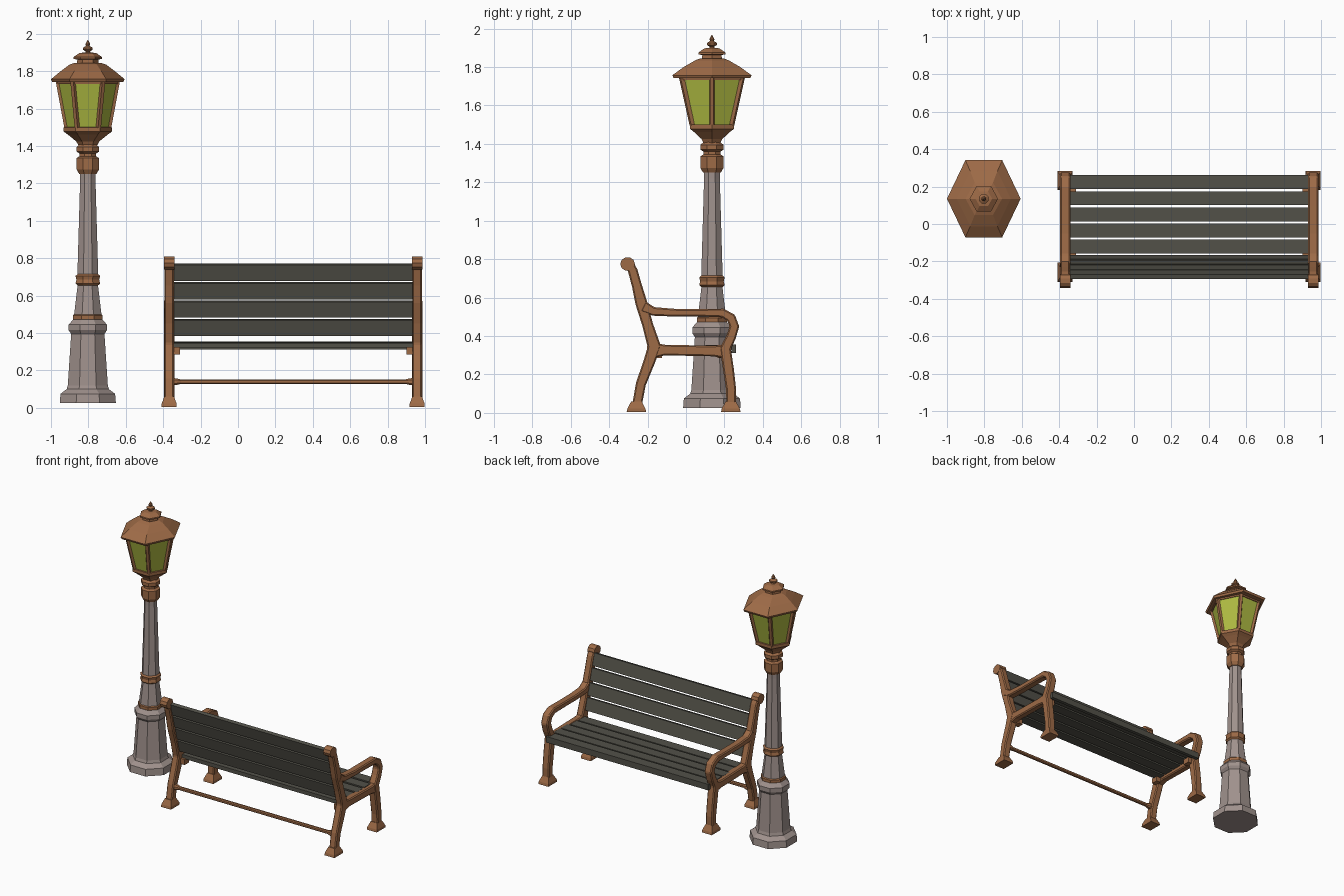
import bpy, bmesh, math
from mathutils import Vector

if "Cube" in bpy.data.objects:
    bpy.data.objects.remove(bpy.data.objects["Cube"])


def material(name, rgb):
    m = bpy.data.materials.new(name)
    m.diffuse_color = (*rgb, 1)
    m.use_nodes = True
    m.node_tree.nodes["Principled BSDF"].inputs["Base Color"].default_value = m.diffuse_color
    return m


BROWN = material("copper brown", (0.34, 0.145, 0.062))
STONE = material("warm grey stone", (0.35, 0.285, 0.265))
SLATE = material("dark slat grey", (0.085, 0.082, 0.066))
GLASS = material("yellow green glass", (0.43, 0.50, 0.055))

LX, LY = -0.803, 0.135      # lamp axis
BX, HALF = 0.295, 0.663     # bench centre and distance to each end frame


def finish(name, bm, mat, bevel=0):
    bmesh.ops.recalc_face_normals(bm, faces=bm.faces)
    me = bpy.data.meshes.new(name)
    bm.to_mesh(me)
    bm.free()
    me.materials.append(mat)
    ob = bpy.data.objects.new(name, me)
    bpy.context.collection.objects.link(ob)
    if bevel:
        mod = ob.modifiers.new("chamfer", 'BEVEL')
        mod.width, mod.segments = bevel, 1
    return ob


def loft(name, rings, mat, bevel=0):
    """Closed skin through rings of equal point count."""
    bm = bmesh.new()
    vs = [[bm.verts.new(p) for p in r] for r in rings]
    n = len(vs[0])
    for a, b in zip(vs, vs[1:]):
        for i in range(n):
            j = (i + 1) % n
            bm.faces.new((a[i], a[j], b[j], b[i]))
    bm.faces.new(vs[0][::-1])
    bm.faces.new(vs[-1])
    return finish(name, bm, mat, bevel)


def hexpoint(i, z, rx, ry):
    a = math.pi / 3 * i
    return Vector((LX + rx * math.cos(a), LY + ry * math.sin(a), z))


def hexa(name, prof, mat):
    """Six-sided lamp part; profile of (z, x radius, y radius)."""
    return loft(name, [[hexpoint(i, *p) for i in range(6)] for p in prof], mat)


def octa(name, prof, mat):
    """Eight-sided lamp part with a flat front; profile of (z, half width)."""
    k = 1 / math.cos(math.pi / 8)
    return loft(name, [[(LX + r * k * math.cos(math.pi / 4 * (i + .5)),
                         LY + r * k * math.sin(math.pi / 4 * (i + .5)), z)
                        for i in range(8)] for z, r in prof], mat)


def box(name, a, b, mat, tilt=None, bevel=0):
    """Box between corners a and b; tilt = angle about its own x axis."""
    a, b = Vector(a), Vector(b)
    c, s = (a + b) / 2, b - a
    bm = bmesh.new()
    bmesh.ops.create_cube(bm, size=1)
    bmesh.ops.scale(bm, vec=s, verts=bm.verts)
    ob = finish(name, bm, mat, bevel)
    ob.location = c
    if tilt:
        ob.rotation_euler.x = tilt
    return ob


def strip(name, x, thick, pts, mat, bevel=0.007):
    """Flat bar in the yz plane following (y, z, width) points."""
    rings = []
    for i, (y, z, w) in enumerate(pts):
        p, q = pts[max(i - 1, 0)], pts[min(i + 1, len(pts) - 1)]
        t = Vector((q[0] - p[0], q[1] - p[1])).normalized()
        ny, nz = -t.y * w / 2, t.x * w / 2
        h = thick / 2
        rings.append([(x - h, y - ny, z - nz), (x + h, y - ny, z - nz),
                      (x + h, y + ny, z + nz), (x - h, y + ny, z + nz)])
    return loft(name, rings, mat, bevel)


# --- Lamp post ---
octa("lamp_pedestal", [(0.025, .15), (.075, .146), (.10, .113), (.12, .107), (.395, .089),
                       (.415, .102), (.445, .102), (.475, .076), (.66, .054)], STONE)
octa("lower_band", [(.468, .075), (.474, .079), (.494, .079), (.50, .073)], BROWN)
octa("middle_band", [(.655, .055), (.665, .066), (.685, .061), (.705, .066), (.715, .055)], BROWN)
octa("lamp_shaft", [(.70, .056), (1.22, .041), (1.26, .041)], STONE)
octa("lamp_collar", [(1.25, .046), (1.275, .06), (1.335, .06), (1.345, .045), (1.36, .045),
                     (1.37, .06), (1.395, .06), (1.41, .042)], BROWN)

# --- Lantern ---
hexa("lantern_cup", [(1.40, .048, .048), (1.425, .062, .062), (1.462, .108, .108),
                     (1.478, .13, .132), (1.50, .13, .132), (1.502, .11, .112)], BROWN)
BOT, TOP = (1.495, .116, .12), (1.748, .163, .185)
hexa("lantern_glass", [BOT, TOP], GLASS)
axis = Vector((LX, LY, 0))
for i in range(6):
    # corner bars follow the sloping edges of the glass
    rings = []
    for p in (BOT, TOP):
        c = hexpoint(i, *p)
        d = (c - axis)
        d.z = 0
        d.normalize()
        s = Vector((-d.y, d.x, 0))
        rings.append([c + d * u + s * v for u, v in
                      ((.009, -.009), (.009, .009), (-.014, .015), (-.014, -.015))])
    loft("lantern_corner_bar", rings, BROWN)
hexa("lantern_top_rail", [(1.732, .166, .188), (1.748, .17, .192)], BROWN)
hexa("lantern_roof", [(1.742, .19, .23), (1.757, .197, .238), (1.80, .145, .17),
                      (1.835, .098, .10), (1.845, .07, .07)], BROWN)
hexa("roof_cap", [(1.84, .058, .06), (1.862, .056, .058), (1.866, .076, .08),
                  (1.876, .076, .08), (1.897, .045, .045), (1.90, .02, .02)], BROWN)
octa("finial", [(1.89, .02), (1.905, .011), (1.915, .026), (1.925, .026),
                (1.935, .010), (1.945, .013), (1.966, .002)], BROWN)

# --- Bench end frames ---
for sx in (-1, 1):
    x = BX + sx * HALF
    side = "left" if sx < 0 else "right"
    strip(side + "_back_post", x, .052,
          [(-.297, .785, .04), (-.277, .74, .05), (-.255, .66, .052), (-.232, .57, .062),
           (-.20, .46, .056), (-.165, .345, .07), (-.19, .27, .06), (-.235, .15, .052),
           (-.255, .04, .05)], BROWN)
    strip(side + "_arm_and_front_leg", x, .055,
          [(-.225, .555, .06), (-.17, .528, .045), (-.05, .521, .04), (.10, .521, .04),
           (.19, .52, .045), (.235, .495, .05), (.252, .45, .05), (.235, .395, .05),
           (.205, .335, .058), (.222, .22, .056), (.235, .12, .052), (.235, .04, .05)], BROWN)
    strip(side + "_seat_rail", x, .05,
          [(-.19, .325, .09), (-.11, .327, .055), (.14, .322, .055), (.215, .32, .075)], BROWN)
    # rolled top of the back post
    loft(side + "_scroll", [[(x + h, -.304 + .038 * math.cos(k * math.pi / 5),
                              .775 + .036 * math.sin(k * math.pi / 5)) for k in range(10)]
                            for h in (-.028, .028)], BROWN)
    # flared feet
    for y in (-.258, .233):
        loft(side + "_foot", [[(x + u * hx, y + v * hy, z) for u, v in
                               ((-1, -1), (1, -1), (1, 1), (-1, 1))]
                              for z, hx, hy in ((.004, .040, .051), (.022, .040, .047),
                                                (.06, .026, .027))], BROWN)
    # small brackets under the seat ends
    xi = x - sx * .04
    for y in (-.15, .19):
        box(side + "_seat_bracket", (xi - .018, y - .025, .285), (xi + .018, y + .025, .325), BROWN)

# --- Stretcher between the back legs ---
SY, SZ = -.236, .14
loft("stretcher", [[(BX + X, SY + r * u, SZ + r * v) for u, v in
                    ((-1, -.5), (-.5, -1), (.5, -1), (1, -.5), (1, .5), (.5, 1), (-.5, 1), (-1, .5))]
                   for X, r in ((-HALF, .02), (-.625, .018), (-.60, .012), (.60, .012),
                                (.625, .018), (HALF, .02))], BROWN)

# --- Slats ---
X0, X1 = BX - HALF + .005, BX + HALF - .005
for i in range(5):
    y = .224 - i * .0862
    z = .342 - i * .002
    box("seat_slat", (X0, y - .037, z - .014), (X1, y + .037, z + .014), SLATE)
box("seat_front_lip", (X0, .236, .312), (X1, .261, .350), SLATE)
for i in range(4):
    z = .725 - i * .0985
    y = -.271 + i * .0275
    box("back_slat", (X0, y - .013, z - .044), (X1, y + .013, z + .044), SLATE, tilt=.26)
